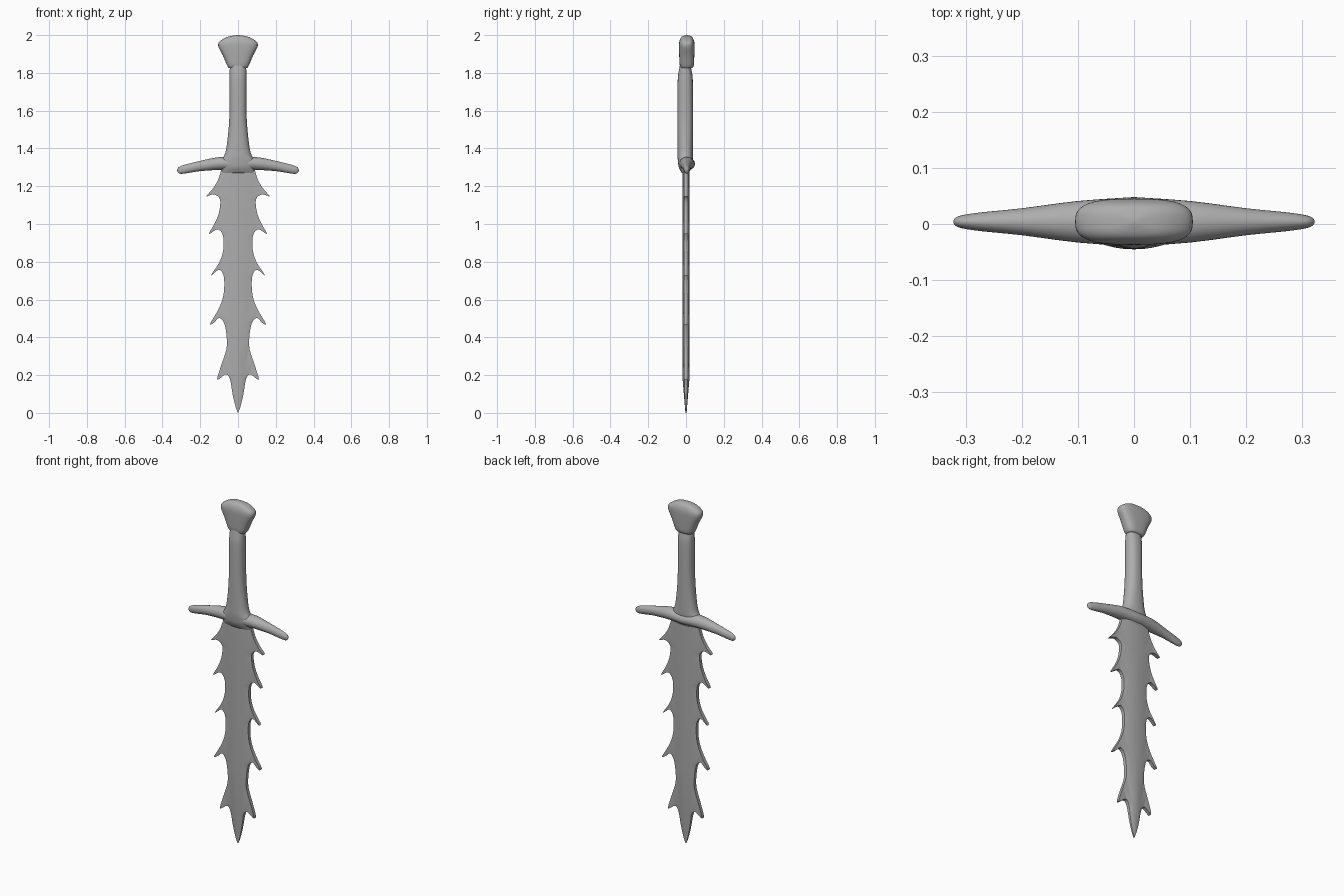
import bpy, bmesh, math
from mathutils import Vector

if "Cube" in bpy.data.objects:
    bpy.data.objects.remove(bpy.data.objects["Cube"])

metal = bpy.data.materials.new("grey metal")
metal.use_nodes = True
COLOUR = (0.42, 0.42, 0.42, 1)
metal.diffuse_color = COLOUR
metal.node_tree.nodes["Principled BSDF"].inputs["Base Color"].default_value = COLOUR


def finish(bm, name, angle):
    bmesh.ops.recalc_face_normals(bm, faces=bm.faces)
    mesh = bpy.data.meshes.new(name)
    bm.to_mesh(mesh)
    bm.free()
    mesh.materials.append(metal)
    ob = bpy.data.objects.new(name, mesh)
    bpy.context.scene.collection.objects.link(ob)
    bpy.ops.object.select_all(action="DESELECT")
    ob.select_set(True)
    bpy.context.view_layer.objects.active = ob
    bpy.ops.object.shade_smooth_by_angle(angle=math.radians(angle))
    return ob


def spline(points, steps):
    """Catmull-Rom curve through the points, keeping every point."""
    pts = [Vector(p) for p in points]
    pts = [pts[0]] + pts + [pts[-1]]
    out = []
    for a, b, c, d in zip(pts, pts[1:], pts[2:], pts[3:]):
        for k in range(steps):
            t = k / steps
            out.append(b + 0.5 * t * (c - a + t * (2 * a - 5 * b + 4 * c - d
                                                    + t * (3 * (b - c) + d - a))))
    return out + [pts[-1]]


def loft(name, sections, place, power=2.0, sides=32, angle=60):
    """Skin superellipse rings; place(section, u, v) gives each position."""
    bm = bmesh.new()
    rings = []
    for s in sections:
        ring = []
        for i in range(sides):
            a = 2 * math.pi * i / sides
            c, d = math.cos(a), math.sin(a)
            u = math.copysign(abs(c) ** (2 / power), c)
            v = math.copysign(abs(d) ** (2 / power), d)
            ring.append(bm.verts.new(place(s, u, v)))
        rings.append(ring)
    for r, q in zip(rings, rings[1:]):
        for i in range(sides):
            j = (i + 1) % sides
            bm.faces.new((r[i], r[j], q[j], q[i]))
    bm.faces.new(rings[0])
    bm.faces.new(rings[-1])
    return finish(bm, name, angle)


# Pommel: fan shape, sections are (z, half width, half depth)
pommel = [(1.825, 0.048, 0.03), (1.84, 0.058, 0.037), (1.89, 0.079, 0.04),
          (1.93, 0.1, 0.041), (1.95, 0.105, 0.041), (1.966, 0.098, 0.039),
          (1.983, 0.073, 0.033), (1.994, 0.043, 0.023), (2.0, 0.006, 0.004)]
loft("pommel", spline(pommel, 3),
     lambda s, u, v: (s[1] * u, 0.004 + s[2] * v, s[0]), power=2.9)

# Grip: oval shaft flaring into the guard
grip = [(1.27, 0.085, 0.018), (1.3, 0.088, 0.034), (1.335, 0.088, 0.039),
        (1.36, 0.074, 0.041), (1.4, 0.062, 0.041), (1.5, 0.05, 0.041),
        (1.6, 0.045, 0.041), (1.76, 0.045, 0.04), (1.81, 0.044, 0.034),
        (1.845, 0.042, 0.028)]
loft("grip", spline(grip, 3),
     lambda s, u, v: (s[1] * u, -0.004 + s[2] * v, s[0]), power=2.3)

# Crossguard: drooping arms, sections are (x, middle z, half height, half depth)
arm = [(0, 1.318, 0.034, 0.044), (0.1, 1.32, 0.034, 0.037),
       (0.2, 1.307, 0.027, 0.024), (0.27, 1.293, 0.024, 0.017),
       (0.305, 1.286, 0.02, 0.012), (0.318, 1.285, 0.011, 0.007),
       (0.322, 1.285, 0.002, 0.002)]
half = spline(arm, 3)
full = [Vector((-s[0], s[1], s[2], s[3])) for s in reversed(half[1:])] + half
loft("crossguard", full,
     lambda s, u, v: (s[0], 0.004 + s[3] * u, s[1] + s[2] * v))

# Blade: each group runs from one notch, out along a barb, back to the next notch
barbs = [
    [(0.085, 1.3), (0.105, 1.235), (0.135, 1.185), (0.168, 1.146), (0.128, 1.157)],
    [(0.095, 1.13), (0.101, 1.06), (0.125, 1.0), (0.154, 0.947), (0.108, 0.972)],
    [(0.08, 0.94), (0.077, 0.87), (0.097, 0.8), (0.143, 0.728), (0.1, 0.758)],
    [(0.075, 0.72), (0.076, 0.63), (0.1, 0.555), (0.147, 0.473), (0.128, 0.477),
     (0.1, 0.502)],
    [(0.073, 0.475), (0.06, 0.4), (0.062, 0.335), (0.088, 0.255), (0.11, 0.182),
     (0.098, 0.181), (0.065, 0.204)],
    [(0.043, 0.18), (0.027, 0.09), (0.012, 0.03), (0.001, 0.0)],
]
STEPS = 4
notches, count = [], 0
for group in barbs:
    notches.append(count * STEPS)
    count += len(group)
outline = spline(sum(barbs, []), STEPS)
notches.append(len(outline) - 1)


def edge_depth(z):
    return 0.003 + 0.007 * min(1, z / 0.2)


bm = bmesh.new()
for side in (-1, 1):
    rims = []
    for face in (-1, 1):
        rim = [bm.verts.new((side * p.x, face * edge_depth(p.y), p.y)) for p in outline]
        # thick core line and centre line at each notch
        core, centre = [], []
        for n in notches:
            p = outline[n]
            thick = face * (edge_depth(p.y) + 0.008 * min(1, p.y / 0.18))
            core.append(bm.verts.new((side * p.x * 0.55, thick, p.y)))
            centre.append(bm.verts.new((0, thick * 1.05, p.y)))
        for k, (a, b) in enumerate(zip(notches, notches[1:])):
            bm.faces.new([core[k]] + rim[a:b + 1] + [core[k + 1]])
            bm.faces.new((centre[k], core[k], core[k + 1], centre[k + 1]))
        rims.append(rim)
    # narrow outer edge joining front and back
    for i in range(len(outline) - 1):
        bm.faces.new((rims[0][i], rims[0][i + 1], rims[1][i + 1], rims[1][i]))
bmesh.ops.remove_doubles(bm, verts=bm.verts, dist=0.0005)
bmesh.ops.triangulate(bm, faces=[f for f in bm.faces if len(f.verts) > 4])
finish(bm, "barbed_blade", 45)
